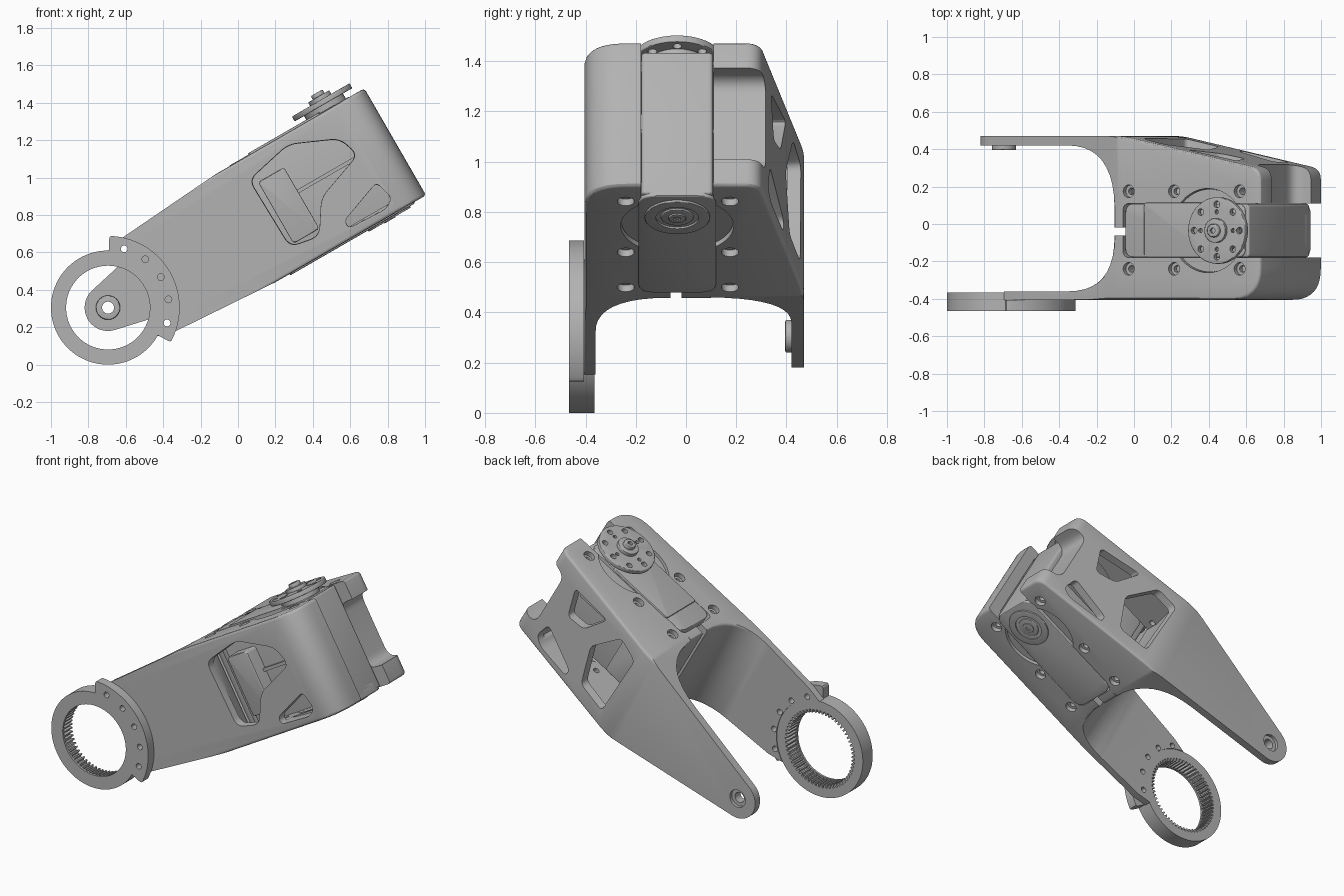
import bpy, bmesh
from math import pi, cos, sin, radians
from mathutils import Matrix, Vector

old = bpy.data.objects.get("Cube")
if old:
    bpy.data.objects.remove(old)

grey = bpy.data.materials.new("plain grey")
grey.use_nodes = True
grey.diffuse_color = (0.45, 0.45, 0.45, 1)
grey.node_tree.nodes["Principled BSDF"].inputs["Base Color"].default_value = (0.45, 0.45, 0.45, 1)

# The arm is built lying along x with its pivot at the origin, then tilted
TILT = Matrix.Translation((-0.695, 0, 0.305)) @ Matrix.Rotation(radians(-30), 4, 'Y')
MID = -0.035      # middle of the motor across the arm
AXLE = 1.54       # motor axle along the arm
parts = []


def arc(r, a0, a1, n, cx=0, cy=0):
    return [(cx + r * cos(radians(a0 + (a1 - a0) * i / n)),
             cy + r * sin(radians(a0 + (a1 - a0) * i / n))) for i in range(n + 1)]


def circle(r, cx=0, cy=0, n=32):
    return arc(r, 0, 360, n, cx, cy)[:-1]


def rounded(pts, r=0, n=6):
    """Round polygon corners; a third number in a point sets its own radius."""
    out = []
    for i, p in enumerate(pts):
        rad = p[2] if len(p) > 2 else r
        b = Vector(p[:2])
        if not rad:
            out.append(tuple(b))
            continue
        a, c = Vector(pts[i - 1][:2]), Vector(pts[(i + 1) % len(pts)][:2])
        a = b + (a - b).normalized() * min(rad, (a - b).length * 0.49)
        c = b + (c - b).normalized() * min(rad, (c - b).length * 0.49)
        for k in range(n + 1):
            t = k / n
            out.append(tuple(a * (1 - t) ** 2 + b * 2 * t * (1 - t) + c * t * t))
    return out


def rect(u0, u1, v0, v1, r=0):
    return rounded([(u0, v0), (u1, v0), (u1, v1), (u0, v1)], r)


def prism(name, pts, axis, lo, hi, bevel=0, flare=1):
    """Extrude a polygon along y or z; flare scales the outer cap."""
    c = sum((Vector(p) for p in pts), Vector((0, 0))) / len(pts)
    bm = bmesh.new()
    caps = []
    for h, f in ((lo, 1), (hi, flare)):
        q = [c + (Vector(p) - c) * f for p in pts]
        caps.append([bm.verts.new((v.x, v.y, h) if axis == 'z' else (v.x, h, v.y)) for v in q])
    faces = [bm.faces.new(cap) for cap in caps]
    for i in range(len(pts)):
        j = (i + 1) % len(pts)
        bm.faces.new((caps[0][i], caps[0][j], caps[1][j], caps[1][i]))
    bmesh.ops.recalc_face_normals(bm, faces=bm.faces)
    if bevel:
        edges = {e for f in faces for e in f.edges}
        bmesh.ops.bevel(bm, geom=list(edges), offset=bevel, segments=3, profile=0.5, affect='EDGES')
    me = bpy.data.meshes.new(name)
    bm.to_mesh(me)
    bm.free()
    me.materials.append(grey)
    ob = bpy.data.objects.new(name, me)
    bpy.context.collection.objects.link(ob)
    return ob


def part(*args, **kw):
    ob = prism(*args, **kw)
    parts.append(ob)
    return ob


def cut(ob, *args, **kw):
    tool = prism("cutter", *args, **kw)
    mod = ob.modifiers.new("cut", 'BOOLEAN')
    mod.operation, mod.solver, mod.object = 'DIFFERENCE', 'EXACT', tool
    with bpy.context.temp_override(object=ob, active_object=ob, selected_objects=[ob]):
        bpy.ops.object.modifier_apply(modifier=mod.name)
    bpy.data.objects.remove(tool)


# Arm frame: forked plates joined to a hollow motor housing
frame = part("arm_frame", rounded([
    (-0.2, 0.47), (0.92, 0.47, 0.05), (1.773, 0.295, 0.06), (1.773, -0.405, 0.17), (-0.2, -0.405),
    (-0.2, -0.36), (0.865, -0.36, 0.29), (0.865, 0.42, 0.33), (-0.2, 0.42)], n=10),
    'z', -0.33, 0.33, bevel=0.018)
border = [(0.92, -0.6), (-0.5, -0.6), (-0.5, 0.6), (0.92, 0.6)]
cut(frame, [(0.92, 0.335)] + arc(0.125, 102.7, 257.3, 20) + [(0.92, -0.335)] + border, 'y', 0.1, 0.7)
cut(frame, [(0.92, 0.335), (0.25, 0.285)] + arc(0.305, 60, -60, 24) + [(0.25, -0.29), (0.92, -0.335)]
    + border, 'y', -0.7, -0.1)
cut(frame, rounded([(0.94, -0.2), (1.0, -0.355), (1.7, -0.355, 0.12), (1.7, 0), (1.6, 0),
                    (1.6, 0.275), (0.98, 0.405), (0.94, 0.2)]), 'z', -0.27, 0.27)
# Motor slot, round relief, split in the web and end notch
cut(frame, rect(0.925, 1.95, -0.18, 0.11, 0.04), 'z', -0.5, 0.5)
cut(frame, circle(0.225, 1.45, MID, 48), 'z', -0.5, 0.5)
cut(frame, rect(0.8, 1.0, -0.062, -0.018), 'z', -0.5, 0.5)
cut(frame, rect(1.665, 1.95, -0.21, 0.21, 0.07), 'y', 0, 0.5)
# Side windows leave diagonal ribs
big = rounded([(1.0, 0.21), (1.27, 0.27), (1.52, 0.16), (1.56, 0.04), (1.28, -0.06),
               (1.17, -0.23), (1.01, -0.2)], 0.05)
small = rounded([(1.33, -0.23), (1.575, -0.14), (1.605, -0.25), (1.55, -0.285), (1.33, -0.275)], 0.03)
back_mid = rounded([(1.0, 0.19), (1.13, 0.22), (1.26, 0.02), (1.19, -0.2), (1.01, -0.2)], 0.03)
back_top = rounded([(1.29, 0.24), (1.55, 0.21), (1.5, 0.04), (1.38, 0.07)], 0.03)
for win in (big, small):
    cut(frame, win, 'y', -0.3, -0.5, flare=1.04)
for win in (back_mid, back_top, small):
    cut(frame, win, 'y', 0.2, 0.55, flare=1.2)
# Counterbored screw holes
for u in (0.96, 1.24, 1.645):
    for y in (MID - 0.205, MID + 0.21):
        cut(frame, circle(0.018, u, y, 16), 'z', -0.5, 0.5)
        for s in (-1, 1):
            cut(frame, circle(0.034, u, y, 24), 'z', s * 0.3, s * 0.4)

# Pivot boss
boss = part("pivot_boss", circle(0.065), 'y', 0.395, 0.44, bevel=0.006)
for ob in (frame, boss):
    cut(ob, circle(0.032), 'y', 0.3, 0.6)
cut(frame, circle(0.055), 'y', 0.45, 0.6)

# Toothed ring with a mounting tab
teeth = []
for i in range(60):
    for k, r in ((0, 0.246), (0.35, 0.246), (0.5, 0.226), (0.85, 0.226)):
        a = 2 * pi * (i + k) / 60
        teeth.append((r * cos(a), r * sin(a)))
ring = part("gear_ring", circle(0.305, n=120), 'y', -0.452, -0.365)
cut(ring, teeth, 'y', -0.6, -0.2)
lip = part("ring_lip", circle(0.305, n=120), 'y', -0.465, -0.452)
cut(lip, circle(0.224, n=120), 'y', -0.6, -0.2)
tab = part("ring_tab", rounded([(*p, 0.02 if i in (0, 30) else 0) for i, p in
           enumerate(arc(0.383, -59, 59, 30))] + arc(0.29, 59, -59, 30), n=4), 'y', -0.465, -0.406)
for i in range(-2, 3):
    a = radians(22.3 * i)
    for ob in (tab, frame, ring, lip):
        cut(ob, circle(0.018, 0.326 * cos(a), 0.326 * sin(a), 16), 'y', -0.6, -0.3)

# Motor body, covers, bearing flanges and side gearbox
part("motor_body", rect(0.96, 1.70, -0.178, 0.108, 0.02), 'z', -0.325, 0.325, bevel=0.01)
part("motor_top_cover", rect(0.94, 1.68, -0.178, 0.108, 0.05), 'z', 0.27, 0.333, bevel=0.006)
part("motor_top_plate", rect(1.06, 1.5, -0.178, 0.115, 0.02), 'z', 0.32, 0.34, bevel=0.004)
part("motor_bottom_cover", rect(0.93, 1.7, -0.19, 0.12, 0.07), 'z', -0.338, -0.27, bevel=0.006)
for s in (-1, 1):
    part("bearing_flange", circle(0.222, 1.45, MID, 48), 'z', s * 0.28, s * 0.312)
part("motor_gearbox", rect(1.03, 1.19, -0.2, 0.18, 0.02), 'y', -0.27, 0.2, bevel=0.008)
part("motor_cable_rail", rect(1.19, 1.58, 0.02, 0.04), 'y', -0.2, 0.13)

# Output horn with its ring of screw holes
horn = part("output_horn", circle(0.178, AXLE, MID, 64), 'z', 0.363, 0.393, bevel=0.005)
for i in range(8):
    a = pi * i / 4
    cut(horn, circle(0.018, AXLE + 0.14 * cos(a), MID + 0.14 * sin(a), 16), 'z', 0.3, 0.5)
    if i % 2 == 0:
        cut(horn, circle(0.012, AXLE + 0.1 * cos(a), MID + 0.1 * sin(a), 12), 'z', 0.3, 0.5)
part("horn_shaft", circle(0.12, AXLE, MID), 'z', 0.3, 0.368)
part("horn_hub", circle(0.065, AXLE, MID), 'z', 0.385, 0.415, bevel=0.004)
screw = part("horn_screw", circle(0.036, AXLE, MID), 'z', 0.4, 0.437, bevel=0.006)
cut(screw, circle(0.016, AXLE, MID, 6), 'z', 0.42, 0.5)

# Idler bearing below
idler = part("idler_ring", circle(0.13, AXLE, MID, 48), 'z', -0.346, -0.33, bevel=0.004)
cut(idler, circle(0.085, AXLE, MID), 'z', -0.5, -0.3)
part("idler_hub", circle(0.065, AXLE, MID), 'z', -0.344, -0.33, bevel=0.004)
bolt = part("idler_bolt", circle(0.035, AXLE, MID), 'z', -0.35, -0.335, bevel=0.003)
cut(bolt, circle(0.016, AXLE, MID, 6), 'z', -0.4, -0.345)

# Tilt everything into place and smooth the round faces
for ob in parts:
    ob.data.transform(TILT)
    for o in parts:
        o.select_set(o == ob)
    bpy.context.view_layer.objects.active = ob
    bpy.ops.object.shade_smooth_by_angle(angle=radians(30))
